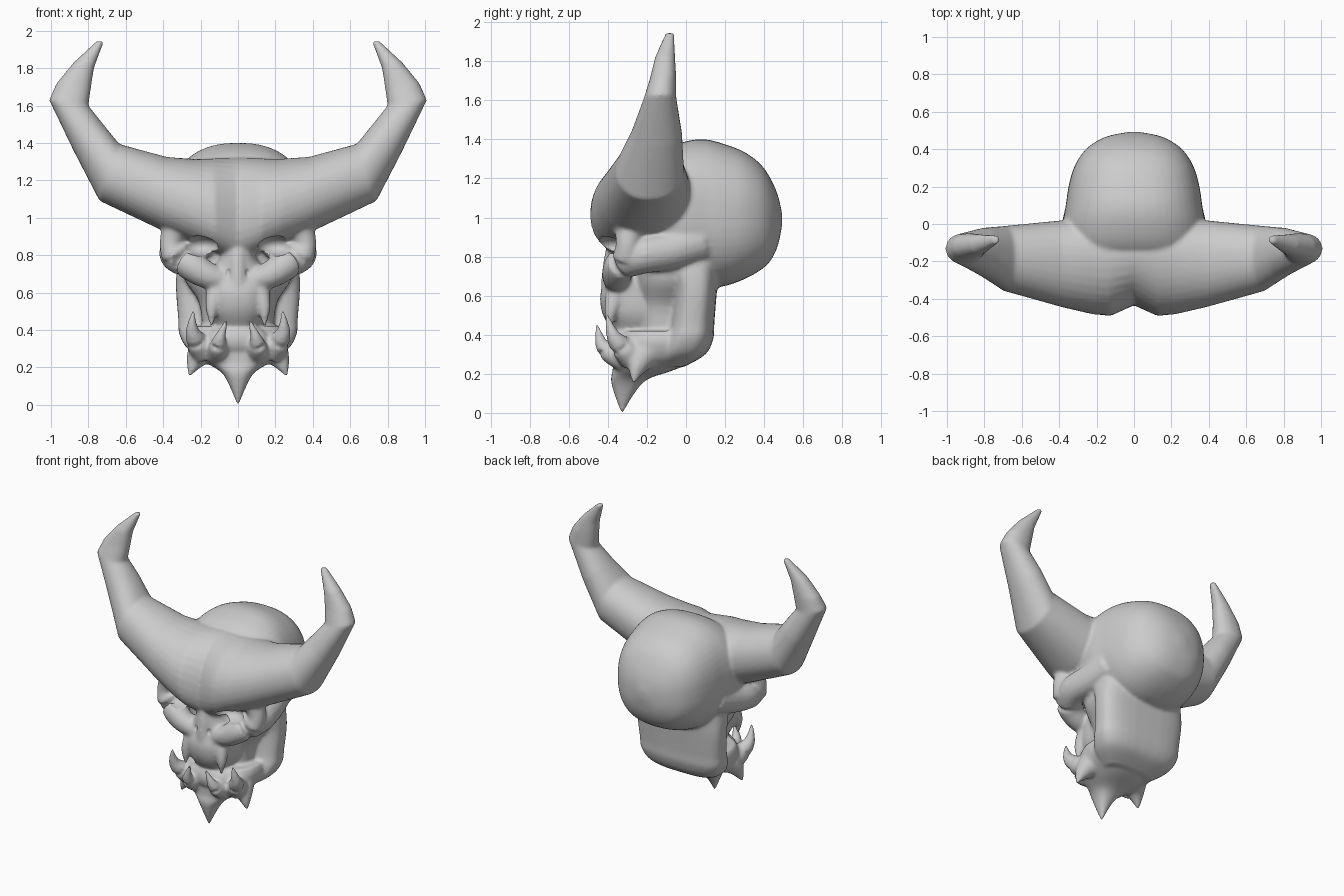
import bpy, bmesh, math
from mathutils import Vector

if "Cube" in bpy.data.objects:
    bpy.data.objects.remove(bpy.data.objects["Cube"])


def power(t, e):
    return math.copysign(abs(t) ** e, t)


def spline(rows, steps):
    """Catmull-Rom through rows of numbers."""
    out = []
    for i in range(len(rows) - 1):
        a, b, c, d = rows[max(i - 1, 0)], rows[i], rows[i + 1], rows[min(i + 2, len(rows) - 1)]
        for s in range(steps):
            t = s / steps
            out.append([0.5 * (2 * q + (r - p) * t + (2 * p - 5 * q + 4 * r - w) * t * t
                               + (3 * q - p - 3 * r + w) * t ** 3) for p, q, r, w in zip(a, b, c, d)])
    return out + [list(rows[-1])]


def loft(name, sections, exp=2.0, n=32):
    """Skin rings given as (centre, u axis, v axis) with superellipse outlines."""
    bm = bmesh.new()
    rings = []
    for c, u, v in sections:
        ring = []
        for k in range(n):
            a = 2 * math.pi * k / n
            ring.append(bm.verts.new(c + u * power(math.cos(a), 2 / exp) + v * power(math.sin(a), 2 / exp)))
        rings.append(ring)
    for p, q in zip(rings, rings[1:]):
        for k in range(n):
            bm.faces.new((p[k], p[(k + 1) % n], q[(k + 1) % n], q[k]))
    bm.faces.new(rings[0])
    bm.faces.new(rings[-1])
    bmesh.ops.recalc_face_normals(bm, faces=bm.faces)
    me = bpy.data.meshes.new(name)
    bm.to_mesh(me)
    bm.free()
    ob = bpy.data.objects.new(name, me)
    bpy.context.collection.objects.link(ob)
    return ob


def stack(name, rows, exp=2.5, steps=4):
    """Horizontal slices: z, half width, y front, y back."""
    return loft(name, [(Vector((0, (f + b) / 2, z)), Vector((w, 0, 0)), Vector((0, (b - f) / 2, 0)))
                       for z, w, f, b in spline(rows, steps)], exp)


def tube(name, rows, side=1, steps=4, n=16):
    """Round bar along x, y, z, radius; side = -1 mirrors it."""
    pts = spline(rows, steps)
    secs = []
    for i, (x, y, z, r) in enumerate(pts):
        t = Vector(pts[min(i + 1, len(pts) - 1)][:3]) - Vector(pts[max(i - 1, 0)][:3])
        t.x *= side
        t.normalize()
        u = t.orthogonal().normalized()
        secs.append((Vector((x * side, y, z)), u * r, t.cross(u) * r))
    return loft(name, secs, 2.0, n)


def ball(name, c, r, exp=2.0, n=32):
    """Superellipsoid."""
    rows = []
    for k in range(25):
        a = math.pi * (k / 24 - .5)
        w = max(power(math.cos(a), 2 / exp), .01)
        rows.append((Vector(c) + Vector((0, 0, r[2] * power(math.sin(a), 2 / exp))),
                     Vector((r[0] * w, 0, 0)), Vector((0, r[1] * w, 0))))
    return loft(name, rows, exp, n)


# Cranium in slices from front to back: y, half width, z bottom, z top
cranium = [(-.25, .34, .80, 1.22), (-.12, .37, .72, 1.34), (.0, .38, .665, 1.39), (.1, .365, .645, 1.40),
           (.2, .35, .65, 1.375), (.3, .322, .685, 1.335), (.38, .275, .73, 1.275), (.43, .22, .775, 1.205),
           (.47, .14, .855, 1.115), (.492, .03, .96, 1.02)]
parts = [loft("cranium", [(Vector((0, y, (b + t) / 2)), Vector((w, 0, 0)), Vector((0, 0, (t - b) / 2)))
                          for y, w, b, t in spline(cranium, 4)], 2.4, 48)]

# Brow and horns in one sweep: inner x, z, outer x, z, y front, y back
half = [(.0, 1.31, 0, .785, -.435, .0), (.13, 1.31, .12, .825, -.492, .02),
        (.22, 1.31, .23, .87, -.482, .03), (.38, 1.325, .39, .925, -.445, .02),
        (.635, 1.395, .74, 1.09, -.36, -.01), (.72, 1.50, .88, 1.36, -.28, -.02),
        (.80, 1.60, 1.01, 1.63, -.215, -.05), (.785, 1.70, .97, 1.72, -.185, -.05),
        (.77, 1.80, .88, 1.83, -.16, -.055), (.715, 1.945, .757, 1.945, -.105, -.06)]
full = [(-a, b, -c, d, e, f) for a, b, c, d, e, f in half[:0:-1]] + half
secs = []
for a, b, c, d, f, k in full:
    tilt = -.07 * max(0, 1 - abs(a) / .5)
    secs.append((Vector(((a + c) / 2, (f + k) / 2, (b + d) / 2)),
                 Vector(((a - c) / 2, 0, (b - d) / 2)), Vector((0, (f - k) / 2, tilt))))
skull = loft("horned_skull", secs, 2.15)
parts.append(skull)

# Upper face, jaw hinge block and lower jaw
parts.append(stack("upper_face", [(.41, .12, -.37, -.02), (.50, .165, -.425, .0), (.60, .175, -.44, .0),
                                  (.70, .17, -.41, .0), (.80, .10, -.41, .0), (.95, .12, -.38, .0)]))
parts.append(stack("socket_wall", [(.40, .19, -.25, .05), (.55, .21, -.25, .05), (.68, .29, -.27, .12),
                                   (.84, .31, -.29, .16), (1.0, .34, -.28, .12)]))
parts.append(stack("jaw_hinge", [(.235, .17, -.15, -.01), (.30, .27, -.14, .10), (.38, .315, -.11, .14),
                                 (.46, .32, -.085, .145), (.62, .332, -.07, .158), (.74, .325, -.1, .17),
                                 (.88, .29, -.12, .2)], 3.0))
parts.append(stack("lower_jaw", [(.42, .25, -.33, .08), (.36, .265, -.365, .10), (.28, .235, -.375, .06),
                                 (.22, .16, -.375, -.06), (.17, .085, -.385, -.20),
                                 (.09, .04, -.365, -.27), (.0, .006, -.335, -.32)], 2.5))
parts.append(ball("lower_lip", (0, -.335, .35), (.16, .065, .085)))

# Nose ridge
parts.append(tube("nose_ridge", [(0, -.36, .84, .05), (0, -.375, .76, .05), (0, -.385, .66, .05), (0, -.39, .58, .045)]))

for s in (1, -1):
    # Cheekbones, eye rims, eyes, chin side spikes
    parts.append(tube("cheekbone", [(.07, -.35, .66, .06), (.18, -.355, .70, .075), (.27, -.33, .76, .085),
                                    (.325, -.23, .805, .095), (.305, -.09, .83, .10), (.26, .07, .88, .11)], s))
    parts.append(tube("eye_rim", [(.34, -.31, .79, .07), (.36, -.30, .86, .06), (.33, -.29, .95, .08)], s))
    parts.append(ball("eye", (s * .20, -.30, .84), (.07, .06, .06)))
    parts.append(tube("jaw_spike", [(.17, -.21, .31, .10), (.22, -.245, .25, .06), (.262, -.27, .155, .008)], s))
    # Tusks and fangs
    parts.append(tube("front_tusk", [(.10, -.31, .27, .065), (.105, -.395, .31, .052),
                                     (.095, -.435, .36, .032), (.062, -.455, .455, .008)], s))
    parts.append(tube("side_tusk", [(.18, -.27, .29, .08), (.22, -.33, .34, .06),
                                    (.245, -.375, .40, .036), (.24, -.405, .505, .008)], s))
    parts.append(tube("upper_fang", [(.11, -.35, .62, .06), (.14, -.385, .52, .035), (.14, -.39, .42, .008)], s))

# Eye slits and nostrils
cutters = []
for s in (1, -1):
    cutters.append(ball("socket_cutter", (s * .20, -.39, .85), (.095, .10, .055)))
    cutters.append(ball("nostril_cutter", (s * .055, -.44, .71), (.022, .045, .035)))

# Fuse the bone into one smooth surface
bpy.ops.object.select_all(action='DESELECT')
for p in parts:
    p.select_set(True)
bpy.context.view_layer.objects.active = skull
bpy.ops.object.join()
m = skull.modifiers.new("fuse", 'REMESH')
m.mode = 'VOXEL'
m.voxel_size = .0105
bpy.ops.object.modifier_apply(modifier="fuse")
for c in cutters:
    m = skull.modifiers.new("cut", 'BOOLEAN')
    m.operation = 'DIFFERENCE'
    m.object = c
    bpy.ops.object.modifier_apply(modifier="cut")
m = skull.modifiers.new("soften", 'SMOOTH')
m.factor = .5
m.iterations = 10
bpy.ops.object.modifier_apply(modifier="soften")
for p in skull.data.polygons:
    p.use_smooth = True
for c in cutters:
    bpy.data.objects.remove(c)
